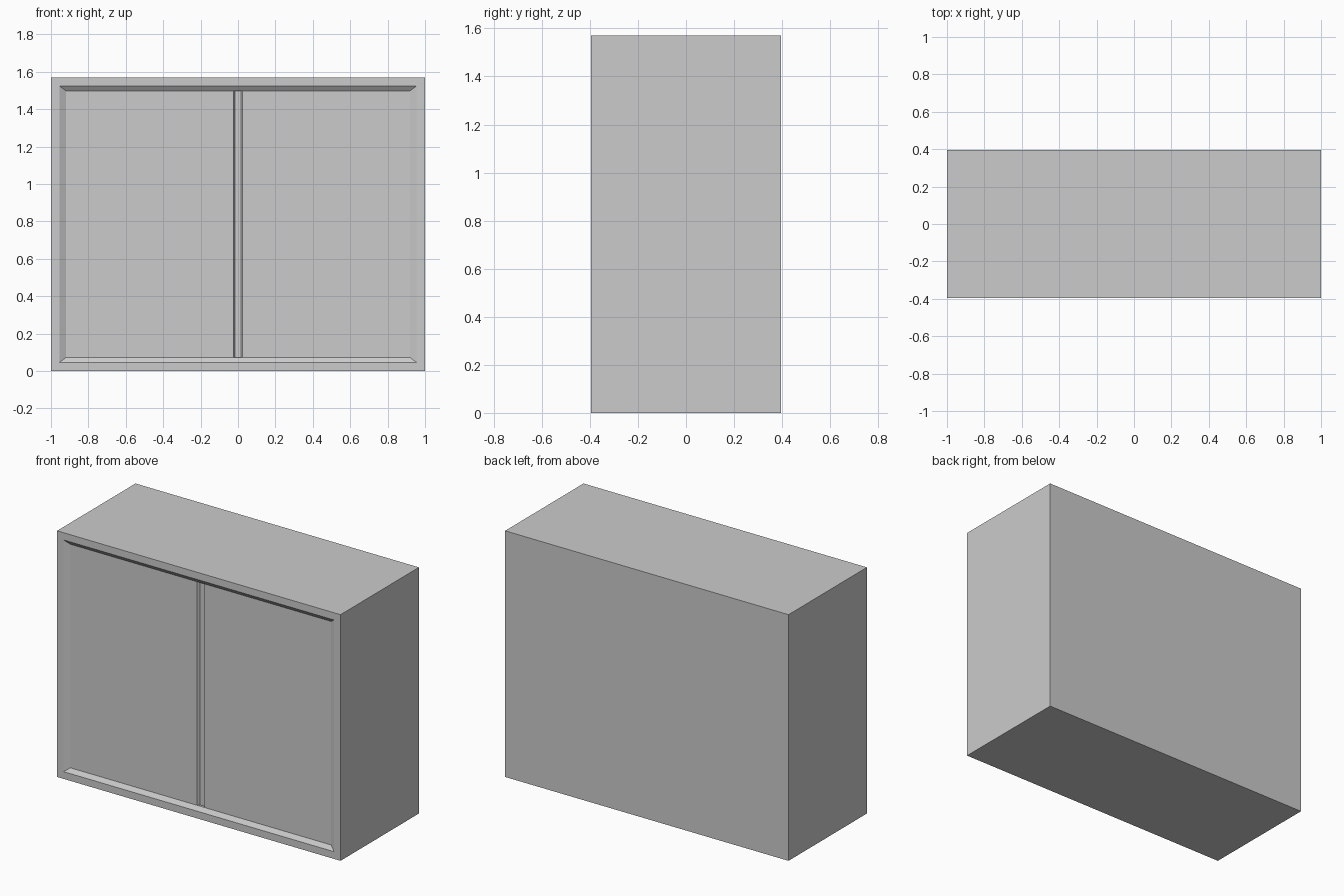
import bpy
import bmesh

cube = bpy.data.objects.get("Cube")
if cube:
    bpy.data.objects.remove(cube, do_unlink=True)

W, D, H = 1.0, 0.395, 1.57      # half width, half depth, height
RECESS, GROOVE = 0.02, 0.034    # depth of door faces and of the gap behind them
SIDE, RAIL = 0.08, 0.072        # door opening margins
GAP, CHAMFER = 0.025, 0.009     # half gap between doors, edge slope

grey = bpy.data.materials.new("Plain grey")
grey.use_nodes = True
colour = (0.6, 0.6, 0.6, 1)
grey.diffuse_color = colour
grey.node_tree.nodes["Principled BSDF"].inputs["Base Color"].default_value = colour


def finish(name, bm):
    bmesh.ops.recalc_face_normals(bm, faces=bm.faces)
    mesh = bpy.data.meshes.new(name)
    bm.to_mesh(mesh)
    bm.free()
    mesh.materials.append(grey)
    obj = bpy.data.objects.new(name, mesh)
    bpy.context.collection.objects.link(obj)
    return obj


def ring(bm, side, rail, y):
    """Rectangle set in from the outline of the cabinet."""
    x = W - side
    corners = ((-x, rail), (x, rail), (x, H - rail), (-x, H - rail))
    return [bm.verts.new((cx, y, cz)) for cx, cz in corners]


# Cabinet body: outer box, front rim, sloped recess and recess floor
bm = bmesh.new()
loops = [ring(bm, *step) for step in (
    (0, 0, D), (0, 0, -D), (0.045, 0.046, -D),
    (SIDE, RAIL, -D + RECESS), (SIDE, RAIL, -D + GROOVE))]
for a, b in zip(loops, loops[1:]):
    for i in range(4):
        j = (i + 1) % 4
        bm.faces.new((a[i], a[j], b[j], b[i]))
bm.faces.new(loops[0])
bm.faces.new(loops[-1])
finish("cabinet_body", bm)

# Doors: flat panels with a sloped meeting edge
for name, s in (("right_door", -1), ("left_door", 1)):
    bm = bmesh.new()
    front, back = -D + RECESS, -D + GROOVE
    profile = ((W - SIDE, back), (W - SIDE, front),
               (GAP, front), (GAP - CHAMFER, back))
    base = bm.faces.new([bm.verts.new((s * x, y, RAIL)) for x, y in profile])
    top = bmesh.ops.extrude_face_region(bm, geom=[base])["geom"]
    bmesh.ops.translate(bm, vec=(0, 0, H - 2 * RAIL),
                        verts=[v for v in top if isinstance(v, bmesh.types.BMVert)])
    finish(name, bm)
